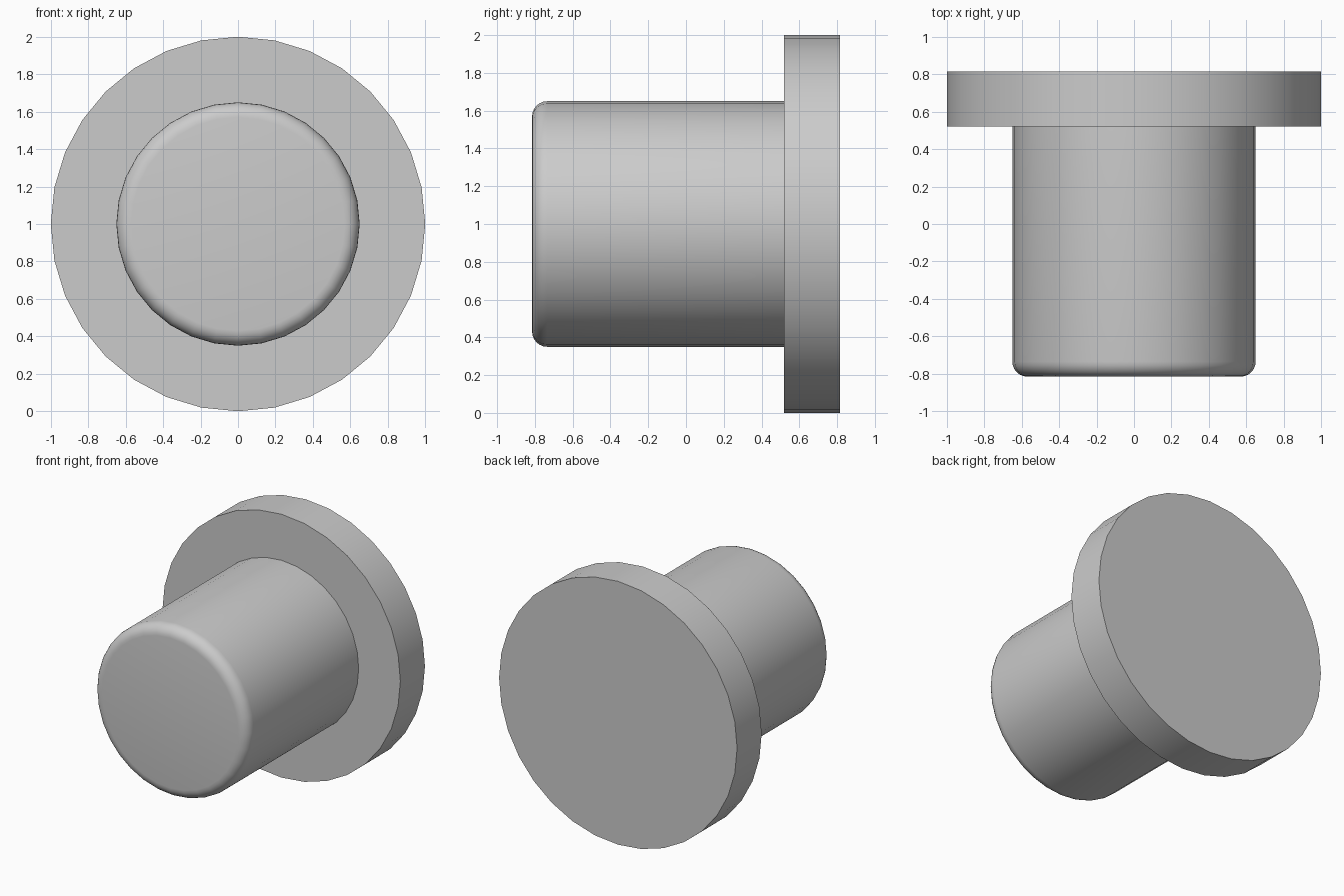
import bpy, bmesh, math
from mathutils import Vector

if "Cube" in bpy.data.objects:
    bpy.data.objects.remove(bpy.data.objects["Cube"])

SIDES = 32
FRONT, STEP, BACK = -0.815, 0.52, 0.815
SHAFT_R, FLANGE_R, ROUND = 0.65, 1.0, 0.08


def lathe(name, profile):
    """Revolve (radius, y) points around the y axis at z = 1."""
    bm = bmesh.new()
    rings = []
    for r, y in profile:
        ring = []
        for i in range(SIDES):
            a = 2 * math.pi * i / SIDES
            ring.append(bm.verts.new(Vector((r * math.sin(a), y, 1 + r * math.cos(a)))))
        rings.append(ring)
    for lo, hi in zip(rings, rings[1:]):
        for i in range(SIDES):
            j = (i + 1) % SIDES
            bm.faces.new((lo[i], lo[j], hi[j], hi[i]))
    # flat end caps
    bm.faces.new(rings[0])
    bm.faces.new(rings[-1])
    bmesh.ops.recalc_face_normals(bm, faces=bm.faces)
    mesh = bpy.data.meshes.new(name)
    bm.to_mesh(mesh)
    bm.free()
    obj = bpy.data.objects.new(name, mesh)
    bpy.context.collection.objects.link(obj)
    bpy.ops.object.select_all(action='DESELECT')
    obj.select_set(True)
    bpy.context.view_layer.objects.active = obj
    bpy.ops.object.shade_smooth_by_angle(angle=math.radians(35))
    return obj


# rounded front rim of the shaft
profile = []
for k in range(7):
    a = math.pi / 2 * k / 6
    profile.append((SHAFT_R - ROUND + ROUND * math.sin(a),
                    FRONT + ROUND - ROUND * math.cos(a)))

# shaft, step and flange as one turned piece
profile += [(SHAFT_R, STEP), (FLANGE_R, STEP), (FLANGE_R, BACK)]
lathe("flanged_plug", profile)
